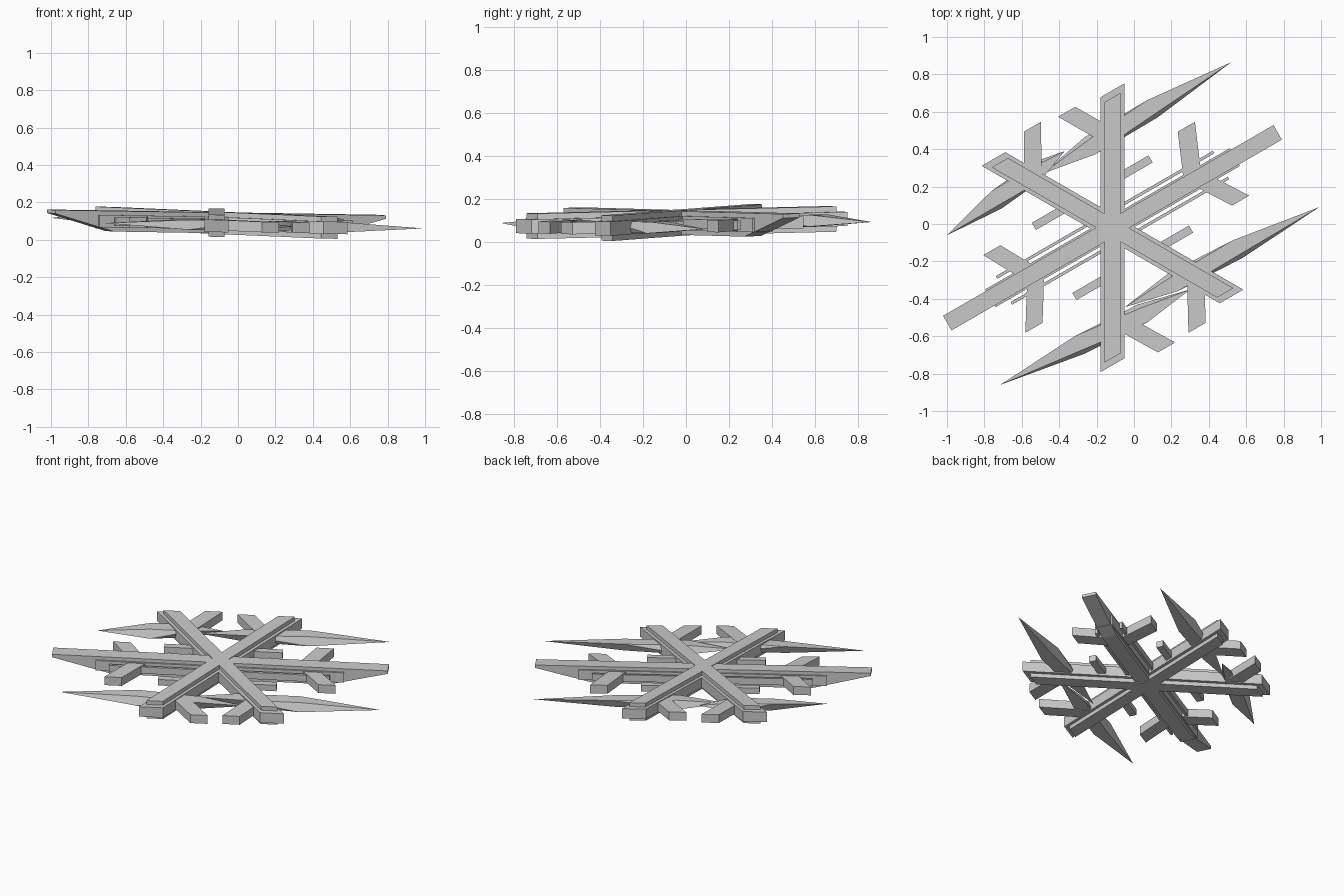
import bpy, bmesh, math
from mathutils import Vector

if "Cube" in bpy.data.objects:
    bpy.data.objects.remove(bpy.data.objects["Cube"])

C = Vector((-0.115, -0.02))
def ang(d):
    return Vector((math.cos(math.radians(d)), math.sin(math.radians(d))))
U, V = ang(30), ang(120)          # long grain of the flake and its perpendicular

def lift(p, dz):
    # the whole flake lies on a slightly tilted plane
    q = p - C
    return (p.x, p.y, 0.0915 - 0.03 * q.x + 0.024 * q.y + dz)

def hull(name, pts):
    bm = bmesh.new()
    for p, dz in pts:
        bm.verts.new(lift(p, dz))
    bmesh.ops.convex_hull(bm, input=bm.verts)
    bmesh.ops.dissolve_limit(bm, angle_limit=0.01, verts=bm.verts, edges=bm.edges)
    bmesh.ops.recalc_face_normals(bm, faces=bm.faces)
    me = bpy.data.meshes.new(name)
    bm.to_mesh(me)
    bm.free()
    ob = bpy.data.objects.new(name, me)
    bpy.context.collection.objects.link(ob)

def bar(name, a, b, half, lo, hi, side=U):
    # straight bar from a to b; its ends run along the side direction
    hull(name, [(p + side * half * s, z) for p in (a, b) for s in (-1, 1) for z in (lo, hi)])

# two crossing arms with slanted ends: wide body plus raised rib on both faces
for n, d in (("upright", 90), ("cross", 150)):
    for part, r, h, t in (("body", .735, .073, .033), ("rib", .696, .05, .059)):
        bar(f"{n}_arm_{part}", C - ang(d) * r, C + ang(d) * r, h, -t, t)

# third arm: body, and a long rib whose underside tapers up to thin tips
bar("long_arm_body", C - U * .755, C + U * .755, .055, -.033, .033, V)
hull("long_arm_rib", [(C + U * a * s + V * .045 * w, z) for s in (-1, 1) for w in (-1, 1)
                      for a, z in ((1.02, .055), (1.02, .036), (.66, -.055))])

# thin rails beside the long arm
for s in (-1, 1):
    for e in (-1, 1):
        bar("side_rail", C + U * .1 * e + V * .08 * s, C + U * .67 * e + V * .08 * s,
            .008, -.022, .022, V)

# short outer branches (base, tip)
branches = [((-.115, .46), (-.36, .60)), ((-.54, .22), (-.543, .52)),
            ((.315, .23), (.28, .52)), ((.33, .25), (.57, .125)),
            ((-.58, -.25), (-.76, -.14)), ((-.525, -.26), (-.535, -.555)),
            ((.33, -.28), (.337, -.555)), ((-.115, -.50), (.174, -.66))]
for a, b in branches:
    bar("outer_branch", Vector(a), Vector(b), .053, -.028, .028)

# small inner branches along the grain
for d, s in ((90, 1), (150, -1), (330, 1), (270, -1)):
    p = C + ang(d) * .25
    bar("inner_branch", p, p + U * s * .235, .022, -.02, .02, V)

# long pointed spikes (outer tip, inner tip)
spikes = [((.52, .865), (-.487, .27)), ((-1.0, -.06), (-.37, .39)),
          ((.99, .09), (-.05, -.445)), ((-.715, -.86), (.30, -.35))]
for a, b in spikes:
    a, b = Vector(a), Vector(b)
    pts = [(a, 0), (b, 0)]
    for f, skew in ((.42, .012), (.75, -.012)):
        m = a.lerp(b, f)
        pts += [(m + V * (w * .042 + skew * z), z * .026) for w in (-1, 1) for z in (-1, 1)]
    hull("spike", pts)
